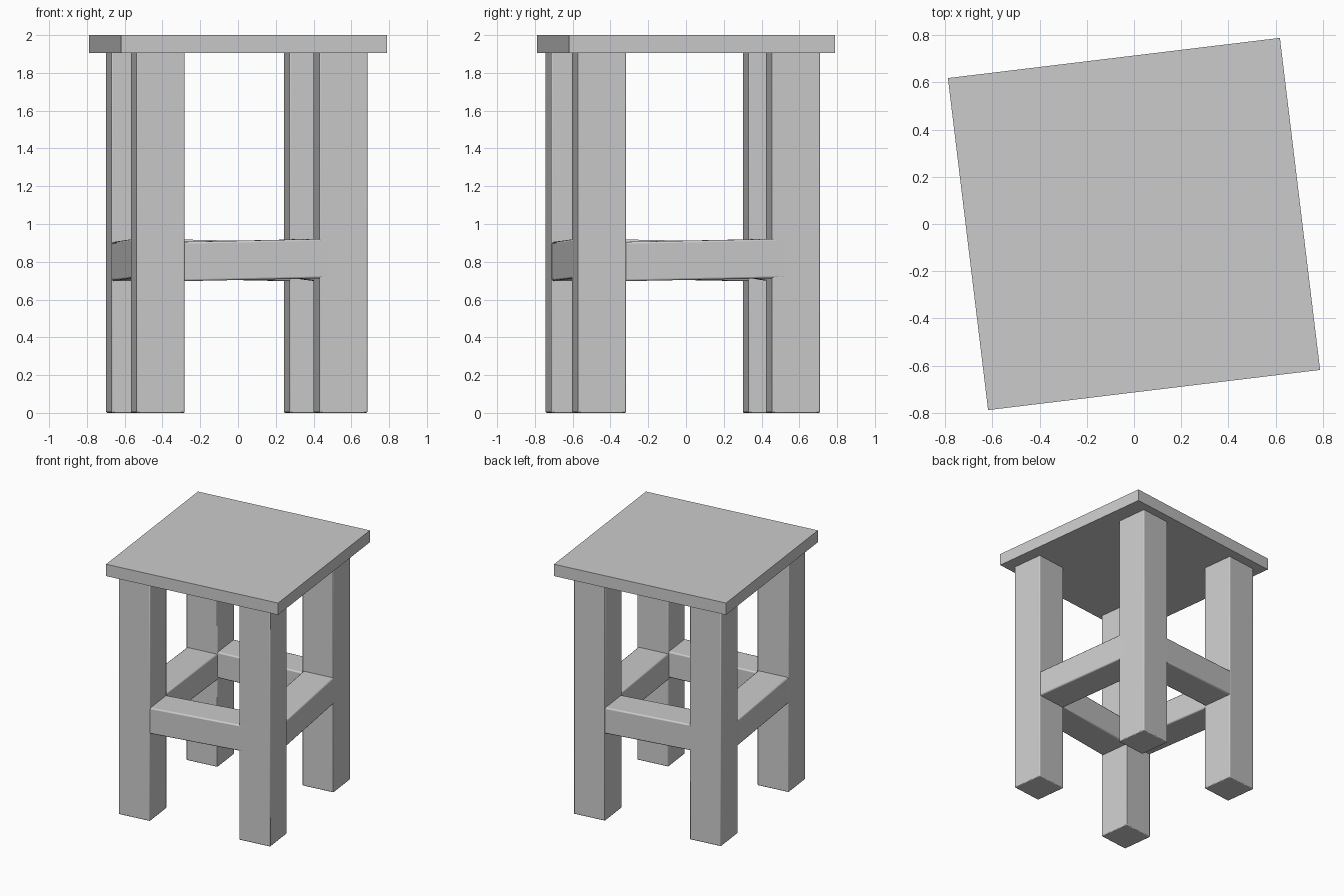
import bpy
from math import radians, hypot, atan2
from mathutils import Euler

if "Cube" in bpy.data.objects:
    bpy.data.objects.remove(bpy.data.objects["Cube"])

TURN = radians(6.9)   # whole stool is turned a little about z
LEG = 0.257


def box(name, size, loc, rot=(0, 0, TURN), bevel=0.0):
    bpy.ops.mesh.primitive_cube_add(size=1, location=loc, rotation=rot)
    ob = bpy.context.object
    ob.name = name
    ob.scale = size
    bpy.ops.object.transform_apply(location=False, rotation=False, scale=True)
    if bevel:
        mod = ob.modifiers.new("soft_edges", 'BEVEL')
        mod.width = bevel
        mod.segments = 2
        bpy.ops.object.shade_smooth_by_angle(angle=radians(40))
    return ob


# Seat slab
box("seat", (1.417, 1.417, 0.095), (0, 0, 1.9525))

# Legs, counter-clockwise from front left
legs = [("front_left", -0.425, -0.601), ("front_right", 0.543, -0.460),
        ("back_right", 0.386, 0.567), ("back_left", -0.556, 0.443)]
for name, x, y in legs:
    box(name + "_leg", (LEG, LEG, 1.91), (x, y, 0.955), bevel=0.006)

# Rails between neighbouring legs, each rising slightly towards the next leg
rise = 0.02
for i, side in enumerate(("front", "right", "back", "left")):
    (_, x0, y0), (_, x1, y1) = legs[i], legs[(i + 1) % 4]
    dx, dy = x1 - x0, y1 - y0
    length = hypot(dx, dy)
    box(side + "_rail", (length, LEG - 0.004, 0.208),
        ((x0 + x1) / 2, (y0 + y1) / 2, 0.809),
        Euler((0, -atan2(rise, length), atan2(dy, dx))), bevel=0.01)
